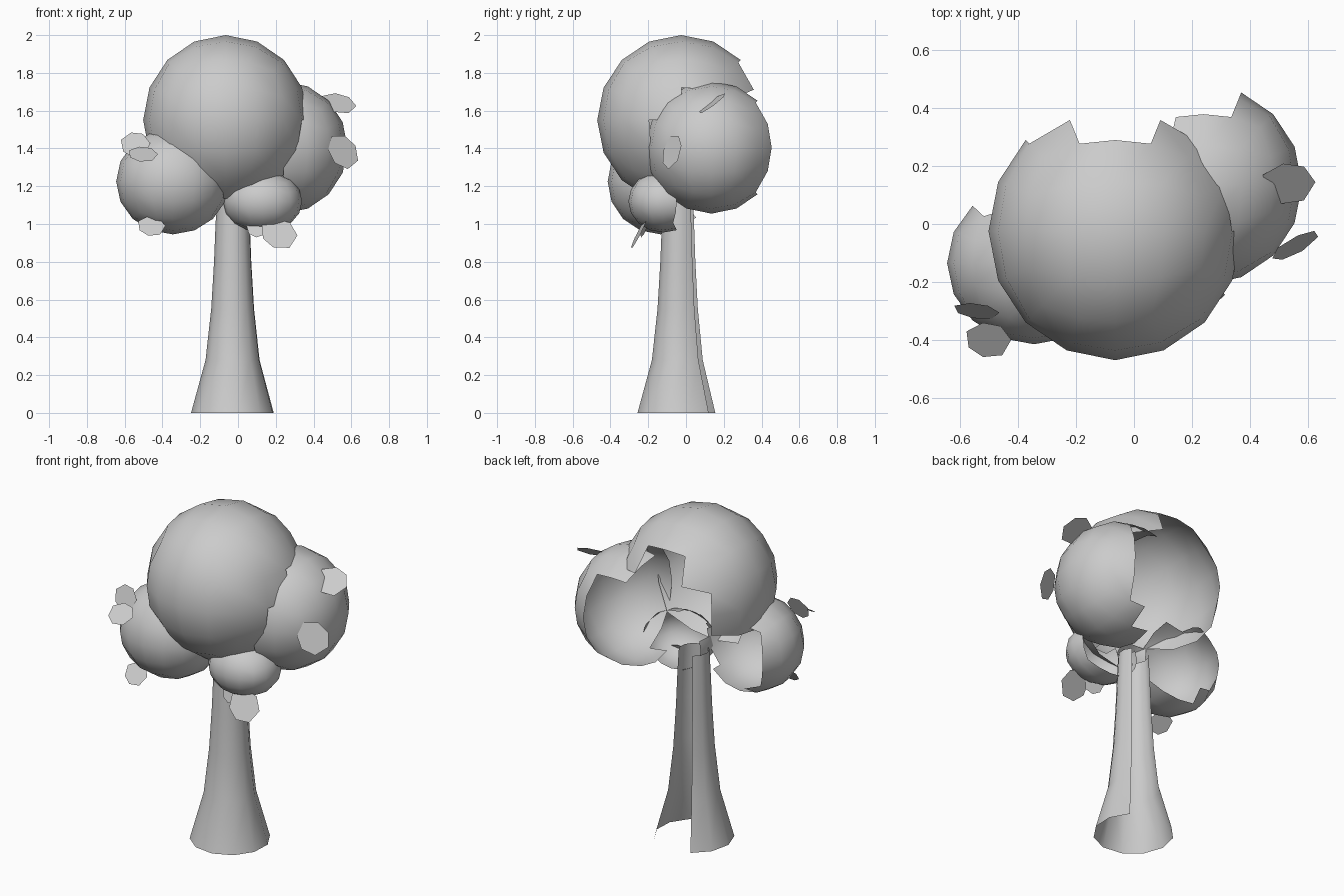
import bpy, bmesh, math
from mathutils import Vector

if "Cube" in bpy.data.objects:
    bpy.data.objects.remove(bpy.data.objects["Cube"])


def finish(bm, name, smooth=True):
    me = bpy.data.meshes.new(name)
    bm.to_mesh(me)
    bm.free()
    for p in me.polygons:
        p.use_smooth = smooth
    ob = bpy.data.objects.new(name, me)
    bpy.context.collection.objects.link(ob)
    return ob


# Trunk: flared shell, open on a strip at the back
def trunk():
    rings = [(0, .222), (.28, .145), (.55, .115), (.8, .1), (1.0, .092), (1.13, .085)]
    start, end, n = 120, 405, 9
    bm = bmesh.new()
    rows = []
    for z, r in rings:
        row = []
        for i in range(n + 1):
            a = math.radians(start + (end - start) * i / n)
            row.append(bm.verts.new((-.027 + r * math.cos(a), -.037 + r * math.sin(a), z)))
        rows.append(row)
    for lo, hi in zip(rows, rows[1:]):
        for i in range(n):
            bm.faces.new((lo[i], lo[i + 1], hi[i + 1], hi[i]))
    finish(bm, "trunk")


# Foliage clumps: name -> centre, radii, test on unit direction for the open back
CLUMPS = {
    "crown_main": ((-.065, -.025, 1.55), (.437, .445, .45),
                   lambda d: (d.y > .3 and d.z < .4 and d.x > -.8) or d.y > .74
                   or (d.z < -.45 and d.y > -.15)),
    "crown_right": ((.24, .135, 1.405), (.34, .345, .35),
                    lambda d: d.dot(Vector((-.8, .6, 0))) > .34 and d.z < .6),
    "crown_left": ((-.345, -.135, 1.225), (.3, .28, .28),
                   lambda d: d.dot(Vector((.4, .92, 0))) > .42),
    "crown_lower": ((.13, -.12, 1.12), (.21, .185, .165),
                    lambda d: d.y > .4),
}


def inside_other(p, own):
    for name, (c, r, _) in CLUMPS.items():
        if name != own:
            q = [(p[i] - c[i]) / r[i] for i in range(3)]
            if sum(v * v for v in q) < .72:
                return True
    return False


# Rounded-cube shell, with the back and the buried faces removed
def clump(name, centre, radii, is_open):
    bm = bmesh.new()
    bmesh.ops.create_cube(bm, size=2)
    bmesh.ops.subdivide_edges(bm, edges=bm.edges[:], cuts=3, use_grid_fill=True)
    for v in bm.verts:
        v.co = Vector([math.tan(c * math.pi / 4) for c in v.co]).normalized()
    bm.normal_update()
    c = Vector(centre)
    drop = []
    for f in bm.faces:
        d = f.calc_center_median().normalized()
        p = c + Vector([d[i] * radii[i] for i in range(3)])
        if is_open(d) or inside_other(p, name):
            drop.append(f)
    bmesh.ops.delete(bm, geom=drop, context='FACES')
    for v in bm.verts:
        v.co = c + Vector([v.co[i] * radii[i] for i in range(3)])
    finish(bm, name)


# Loose leaves: small seven-sided cards
def leaf(name, centre, normal, r):
    bm = bmesh.new()
    q = Vector((0, 0, 1)).rotation_difference(Vector(normal).normalized())
    vs = []
    for i in range(7):
        a = 2 * math.pi * i / 7
        k = r * (1.08 if i % 3 == 0 else .97)
        vs.append(bm.verts.new(Vector(centre) + q @ Vector((k * math.cos(a), k * math.sin(a), 0))))
    bm.faces.new(vs)
    finish(bm, name, False)


trunk()
for name, (c, r, fn) in CLUMPS.items():
    clump(name, c, r, fn)

LEAVES = [
    ((.53, .14, 1.64), (.15, -.58, .8), .09),
    ((.555, -.075, 1.385), (.5, -.83, .3), .092),
    ((-.545, -.3, 1.42), (-.1, -.9, .35), .075),
    ((-.505, -.4, 1.37), (0, -.55, .83), .075),
    ((-.46, -.32, .99), (0, -.75, .6), .07),
    ((.215, -.25, .95), (.1, -.87, .45), .093),
    ((.1, -.22, .98), (-.2, -.85, .3), .055),
]
for i, (c, n, r) in enumerate(LEAVES):
    leaf("leaf_%d" % (i + 1), c, n, r)
